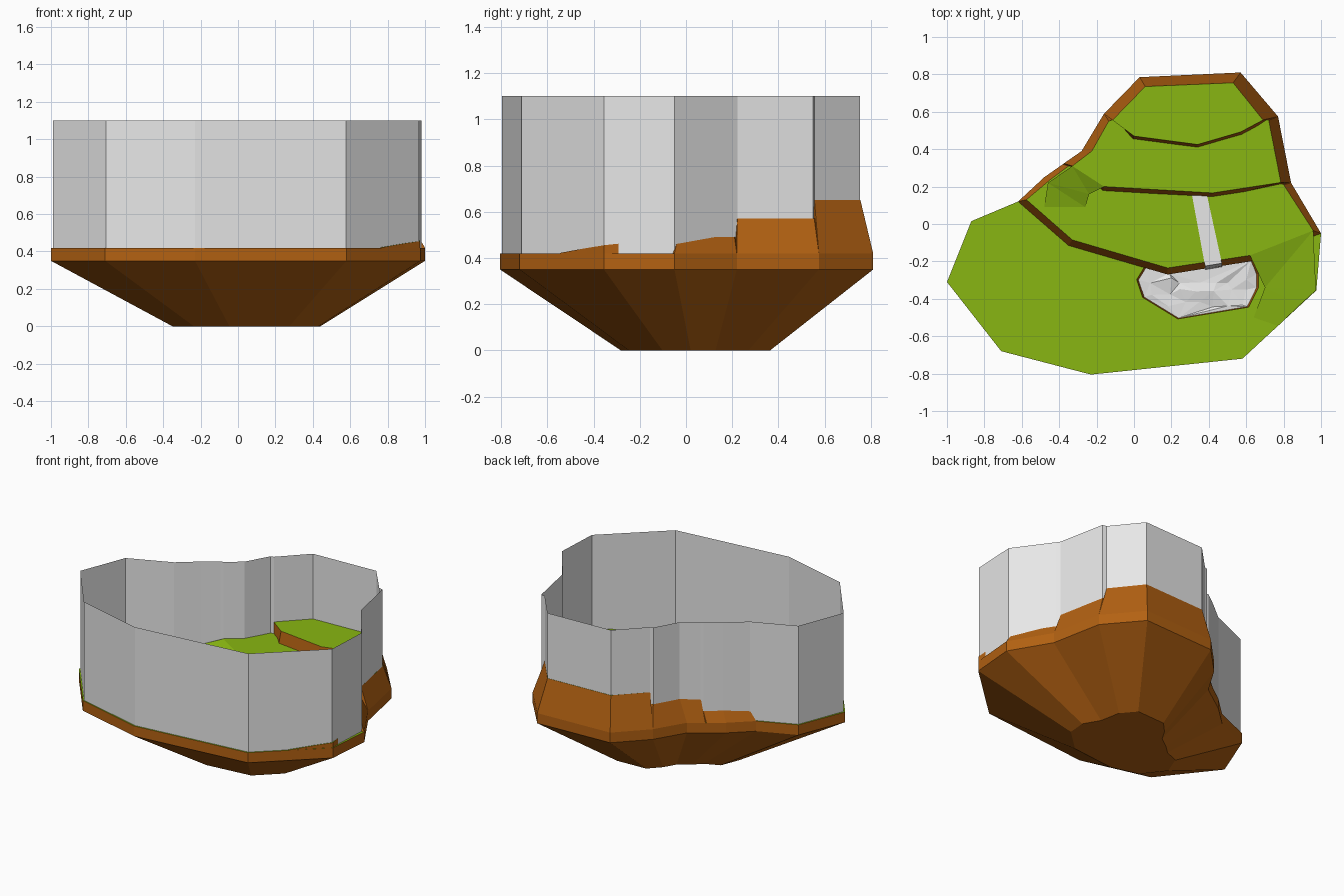
import bpy, bmesh, random
from mathutils import Vector
from mathutils.geometry import delaunay_2d_cdt

if "Cube" in bpy.data.objects:
    bpy.data.objects.remove(bpy.data.objects["Cube"])

random.seed(4)


def material(name, rgb):
    m = bpy.data.materials.new(name)
    m.diffuse_color = (*rgb, 1)
    m.use_nodes = True
    m.node_tree.nodes["Principled BSDF"].inputs["Base Color"].default_value = m.diffuse_color
    return m


EARTH = material("earth_brown", (0.45, 0.12, 0.006))
GRASS = material("grass_green", (0.25, 0.47, 0.006))
PALE = material("pale_grey", (0.8, 0.8, 0.8))


def finish(bm, name, mats):
    me = bpy.data.meshes.new(name)
    bm.to_mesh(me)
    bm.free()
    for m in mats:
        me.materials.append(m)
    ob = bpy.data.objects.new(name, me)
    bpy.context.collection.objects.link(ob)
    return ob


def ring(points, z):
    return [(x, y, z) for x, y in points]


def loft(name, rings, mats, bottom=False, top=True):
    """Counterclockwise rings joined by side walls; top cap takes the last material."""
    bm = bmesh.new()
    vs = [[bm.verts.new(p) for p in r] for r in rings]
    n = len(vs[0])
    for a, b in zip(vs, vs[1:]):
        for i in range(n):
            j = (i + 1) % n
            bm.faces.new((a[i], a[j], b[j], b[i]))
    if top:
        cap = bm.faces.new(vs[-1])
        cap.material_index = len(mats) - 1
        bmesh.ops.triangulate(bm, faces=[cap])
    if bottom:
        bm.faces.new(vs[0][::-1])
    return finish(bm, name, mats)


def terrace(name, z, pairs):
    """Terrace with sloped sides; each entry is (foot x, foot y, top x, top y)."""
    return loft(name, [[(a, b, 0.42) for a, b, c, d in pairs],
                       [(c, d, z) for a, b, c, d in pairs]], [EARTH, GRASS])


# Island body: tapered underside, upright rim, grass top
outline = [(-1, -0.31), (-0.71, -0.68), (-0.23, -0.805), (0.58, -0.72),
           (0.975, -0.355), (1.0, -0.05), (0.84, 0.22), (0.77, 0.575),
           (0.57, 0.81), (0.03, 0.785), (-0.16, 0.59), (-0.28, 0.39),
           (-0.48, 0.25), (-0.62, 0.12), (-0.87, 0.015)]
base = [(0.395 * x + 0.045, 0.4 * y + 0.04) for x, y in outline]
ground = loft("island_ground", [ring(base, 0), ring(outline, 0.35), ring(outline, 0.42)],
              [EARTH, GRASS], bottom=True)

# Pool basin cut into the ground
pool = [(0.07, -0.235), (0.03, -0.3), (0.06, -0.39), (0.24, -0.5), (0.6, -0.44),
        (0.65, -0.34), (0.65, -0.27), (0.62, -0.2), (0.19, -0.265)]


def grow(s):
    return [(0.34 + (x - 0.34) * s, -0.35 + (y + 0.35) * s) for x, y in pool]


cutter = loft("pool_cutter", [ring(grow(1.01), 0.37), ring(grow(1.06), 0.43)],
              [EARTH], bottom=True)
cutter.hide_render = True
mod = ground.modifiers.new("basin", 'BOOLEAN')
mod.operation, mod.solver, mod.object = 'DIFFERENCE', 'EXACT', cutter
bpy.context.view_layer.objects.active = ground
bpy.ops.object.modifier_apply(modifier="basin")
bpy.data.objects.remove(cutter)

# Faceted pool surface
pts = [Vector(p) for p in grow(1.02)]
edge_count = len(pts)
for i in range(7):
    for j in range(3):
        x = 0.1 + 0.08 * i + random.uniform(-0.025, 0.025)
        y = -0.30 - 0.065 * j + random.uniform(-0.02, 0.02)
        pts.append(Vector((x, y)))
co, _, tris, _, _, _ = delaunay_2d_cdt(
    pts, [], [list(range(edge_count))], 1, 1e-5)
bm = bmesh.new()
vs = [bm.verts.new((p.x, p.y, 0.387 + random.uniform(-0.012, 0.012))) for p in co]
for t in tris:
    bm.faces.new([vs[k] for k in t])
bmesh.ops.recalc_face_normals(bm, faces=bm.faces[:])
if sum(f.normal.z for f in bm.faces) < 0:
    bmesh.ops.reverse_faces(bm, faces=bm.faces[:])
finish(bm, "pool_surface", [PALE])

# Three terraces, rising to the back
terrace("lower_terrace", 0.49, [
    (-0.62, 0.12, -0.575, 0.13), (-0.35, -0.115, -0.33, -0.085),
    (0.18, -0.27, 0.18, -0.235), (0.62, -0.2, 0.62, -0.168),
    (1.0, -0.05, 0.958, -0.035), (0.84, 0.22, 0.8, 0.21),
    (0.6, 0.3, 0.6, 0.3), (-0.2, 0.32, -0.2, 0.32),
    (-0.38, 0.32, -0.35, 0.31), (-0.48, 0.25, -0.45, 0.235)])
terrace("middle_terrace", 0.57, [
    (-0.375, 0.324, -0.33, 0.31), (-0.17, 0.16, -0.16, 0.2),
    (0.42, 0.13, 0.42, 0.166), (0.84, 0.22, 0.785, 0.222),
    (0.77, 0.575, 0.72, 0.555), (0.5, 0.62, 0.5, 0.62),
    (0.05, 0.62, 0.05, 0.62), (-0.16, 0.59, -0.135, 0.55),
    (-0.28, 0.39, -0.225, 0.39)])
terrace("upper_terrace", 0.65, [
    (-0.16, 0.59, -0.115, 0.555), (-0.02, 0.43, 0.0, 0.47),
    (0.34, 0.385, 0.34, 0.425), (0.585, 0.455, 0.57, 0.492),
    (0.77, 0.575, 0.69, 0.556), (0.57, 0.81, 0.53, 0.755),
    (0.03, 0.785, 0.06, 0.735)])


# Ramps between levels
def ramp(name, foot_z, top):
    loft(name, [[(x, y, foot_z) for x, y, z in top], top], [EARTH, GRASS])


ramp("left_ramp", 0.485, [
    (-0.48, 0.09, 0.492), (-0.26, 0.09, 0.492), (-0.24, 0.16, 0.525),
    (-0.16, 0.2, 0.57), (-0.33, 0.31, 0.57), (-0.46, 0.22, 0.525)])
ramp("right_ramp", 0.415, [
    (0.64, -0.5, 0.421), (0.77, -0.545, 0.422), (0.89, -0.43, 0.443),
    (0.973, -0.355, 0.455), (0.958, -0.035, 0.49), (0.62, -0.168, 0.49),
    (0.70, -0.34, 0.445)])

# Stream over the lower terrace, falling into the pool
bm = bmesh.new()
path = [(0.31, 0.39, 0.155, 0.155, 0.495), (0.38, 0.47, -0.225, -0.21, 0.495),
        (0.38, 0.47, -0.245, -0.23, 0.38)]
rows = [(bm.verts.new((a, ya, z)), bm.verts.new((b, yb, z))) for a, b, ya, yb, z in path]
for p, q in zip(rows, rows[1:]):
    bm.faces.new((q[0], q[1], p[1], p[0]))
finish(bm, "stream", [PALE])

# Thin boundary wall along the grass edge
wall = [(-0.988, -0.31), (-0.705, -0.672), (-0.23, -0.797), (0.577, -0.712),
        (0.967, -0.355), (0.982, -0.05), (0.80, 0.2), (0.785, 0.222),
        (0.72, 0.55), (0.69, 0.556), (0.53, 0.753), (0.06, 0.733),
        (-0.115, 0.555), (-0.135, 0.55), (-0.225, 0.39), (-0.33, 0.312),
        (-0.35, 0.31), (-0.45, 0.235), (-0.58, 0.13), (-0.865, 0.008)]
loft("boundary_wall", [ring(wall, 0.42), ring(wall, 1.1)], [PALE], top=False)
